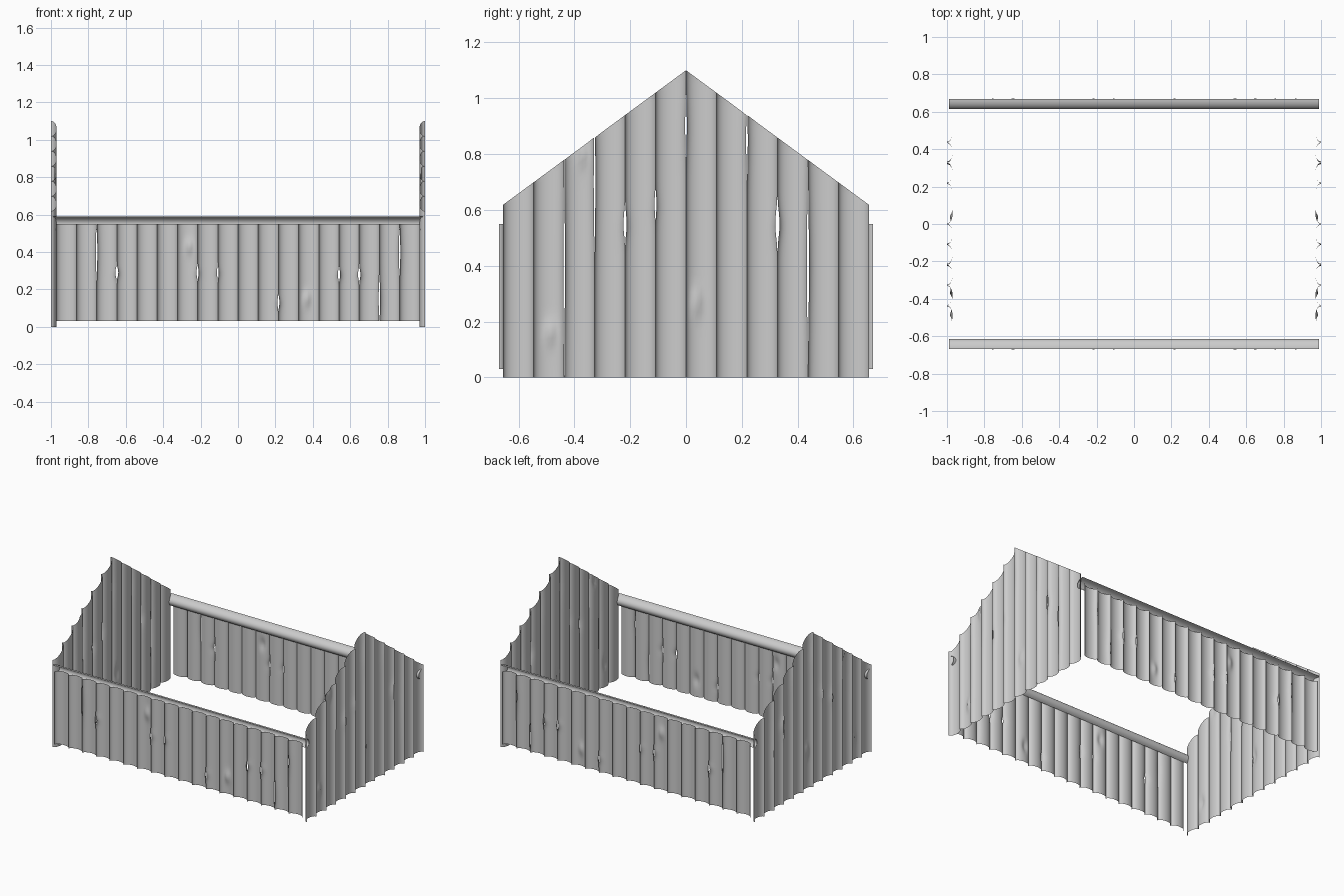
import bpy, bmesh, math

cube = bpy.data.objects.get("Cube")
if cube:
    bpy.data.objects.remove(cube)

wood = bpy.data.materials.new("grey_wood")
wood.use_nodes = True
GREY = (0.6, 0.6, 0.6, 1)
wood.diffuse_color = GREY
wood.node_tree.nodes["Principled BSDF"].inputs["Base Color"].default_value = GREY


def finish(name, bm, axis):
    """Turn the bmesh into a smooth object mirrored to the opposite side."""
    mesh = bpy.data.meshes.new(name)
    bm.to_mesh(mesh)
    bm.free()
    mesh.materials.append(wood)
    for p in mesh.polygons:
        p.use_smooth = True
    ob = bpy.data.objects.new(name, mesh)
    bpy.context.collection.objects.link(ob)
    mod = ob.modifiers.new("opposite_side", "MIRROR")
    mod.use_axis = [axis == 0, axis == 1, False]
    mod.use_mirror_merge = False


def sheet(bm, rows, cols, point):
    grid = [[bm.verts.new(point(i / cols, j / rows)) for i in range(cols + 1)]
            for j in range(rows + 1)]
    for a, b in zip(grid, grid[1:]):
        for i in range(cols):
            bm.faces.new((a[i], a[i + 1], b[i + 1], b[i]))


def bell(d, size):
    return math.exp(-(d / size) ** 2)


def wall(name, axis, count, half, bottom, top, face, gaps, knots):
    """Row of hollow half-round boards, their edges pointing outwards."""
    bm = bmesh.new()
    width = 2 * half / count
    for n in range(count):
        left = -half + n * width

        def point(u, v):
            side = -math.cos(math.pi * u)
            s = left + width * (side + 1) / 2
            z = bottom + v * (top(s) - bottom)
            depth = 0.03 * math.sin(math.pi * u)
            # split edges between boards
            for gs, gz, size, amount in gaps:
                for edge, sign in ((left, 1), (left + width, -1)):
                    if abs(edge - gs) < width / 3:
                        near = max(0, -side * sign)
                        s += sign * amount * bell(z - gz, size) * near ** 2
            # knots bulging out of the boards
            for ks, kz in knots:
                depth -= 0.014 * bell(s - ks, 0.018) * bell(z - kz, 0.04)
            out = face - depth
            return (out, s, z) if axis == 0 else (s, -out, z)

        sheet(bm, 32, 14, point)
    finish(name, bm, axis)


# Pointed end walls
wall("gable_boards", 0, 12, 0.655, 0.0, lambda s: 1.1 - 0.735 * abs(s), 1.0,
     [(-0.22, 0.55, 0.05, 0.006), (0.325, 0.55, 0.06, 0.008), (-0.11, 0.62, 0.04, 0.004),
      (-0.33, 0.7, 0.2, 0.003), (0.215, 0.85, 0.12, 0.003), (0.435, 0.4, 0.25, 0.004),
      (-0.44, 0.4, 0.3, 0.003), (0.0, 0.9, 0.1, 0.003)],
     [(-0.485, 0.16), (0.04, 0.27), (-0.37, 0.8)])

# Low long walls
wall("side_boards", 1, 18, 0.972, 0.03, lambda s: 0.55, 0.67,
     [(-0.65, 0.29, 0.03, 0.008), (-0.216, 0.29, 0.03, 0.006), (-0.108, 0.29, 0.03, 0.005),
      (0.54, 0.28, 0.03, 0.007), (0.648, 0.28, 0.03, 0.007), (0.216, 0.13, 0.03, 0.006),
      (-0.756, 0.4, 0.12, 0.004), (0.756, 0.15, 0.1, 0.004), (0.864, 0.4, 0.1, 0.004)],
     [(-0.26, 0.43), (0.37, 0.15)])

# Hollow half-round rails along the tops of the long walls
bm = bmesh.new()


def rail_point(u, v):
    a = math.radians(90 + 145 * v)
    return (-0.99 + 1.98 * u, -0.668 - 0.053 * math.cos(a), 0.55 + 0.04 * math.sin(a))


sheet(bm, 14, 2, rail_point)
finish("top_rail", bm, 1)
